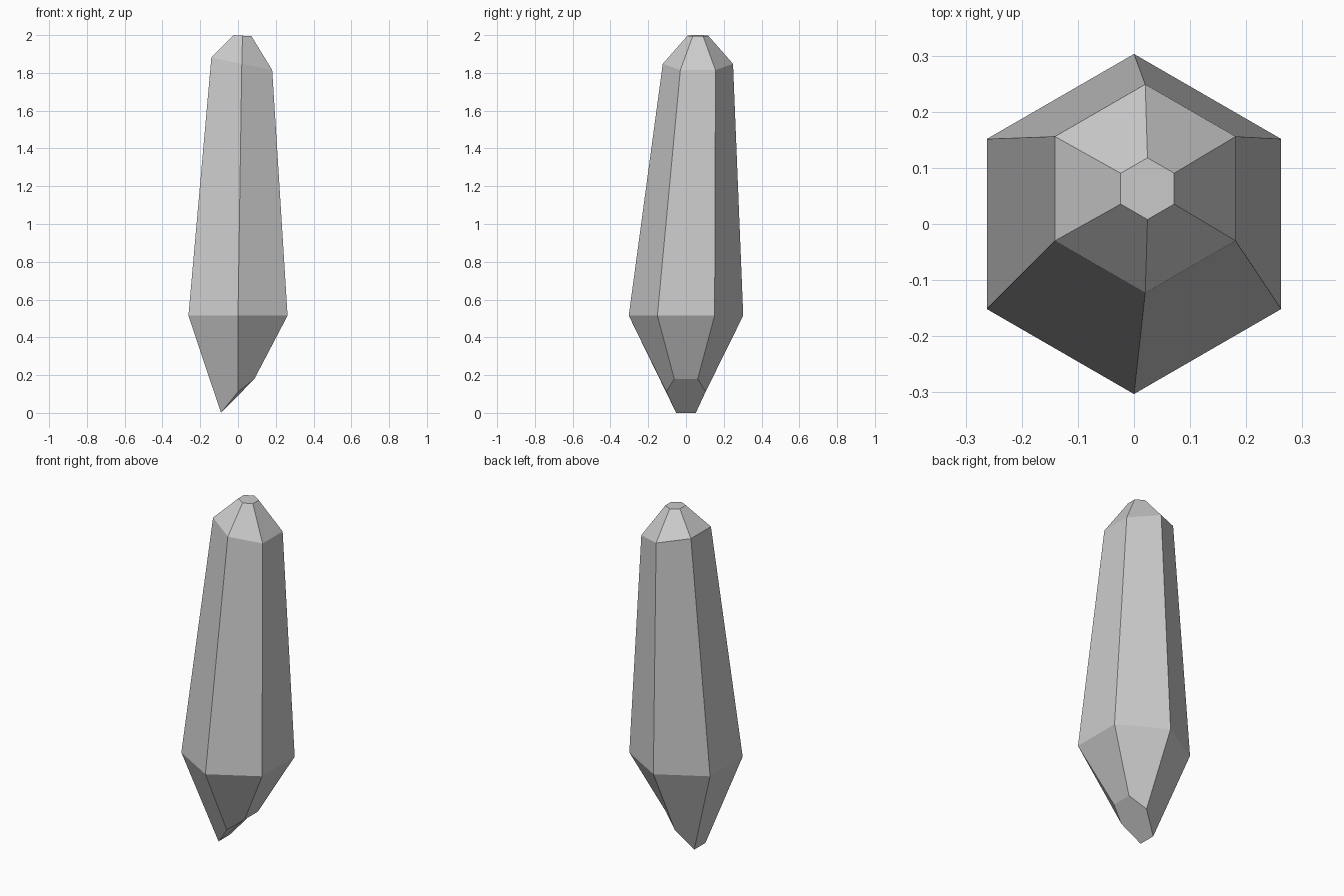
import bpy, bmesh
from math import cos, sin, radians

if "Cube" in bpy.data.objects:
    bpy.data.objects.remove(bpy.data.objects["Cube"])


def hexagon(cx, cy, r, z, tilt=0.0):
    """Six points, corners at +y and -y, sloping along x."""
    pts = []
    for k in range(6):
        a = radians(90 + 60 * k)
        dx = r * cos(a)
        pts.append((cx + dx, cy + r * sin(a), z + tilt * dx))
    return pts


# Slanted, slightly uneven tip: back half, mirrored to the front
half = [(0.0, 0.104, 0.112), (-0.09, 0.052, 0.0)]
right = (0.087, 0.062, 0.18)
tip = half + [(x, -y, z) for x, y, z in (half[1], half[0], right)] + [right]

# Cross-sections from bottom to top
rings = [
    tip,
    hexagon(0.0, 0.0, 0.303, 0.515),              # widest girdle
    hexagon(0.02, 0.063, 0.186, 1.848, -0.205),   # tilted shoulder
    hexagon(0.024, 0.063, 0.055, 1.997, -0.06),   # small cap
]

# Crystal shard: skin the sections and close both ends
bm = bmesh.new()
loops = [[bm.verts.new(p) for p in ring] for ring in rings]
for low, high in zip(loops, loops[1:]):
    for i in range(6):
        j = (i + 1) % 6
        bm.faces.new((low[i], low[j], high[j], high[i]))
bm.faces.new(loops[0][::-1])
bm.faces.new(loops[-1])
bmesh.ops.recalc_face_normals(bm, faces=bm.faces)

mesh = bpy.data.meshes.new("crystal_shard")
bm.to_mesh(mesh)
bm.free()
bpy.context.collection.objects.link(bpy.data.objects.new("crystal_shard", mesh))
